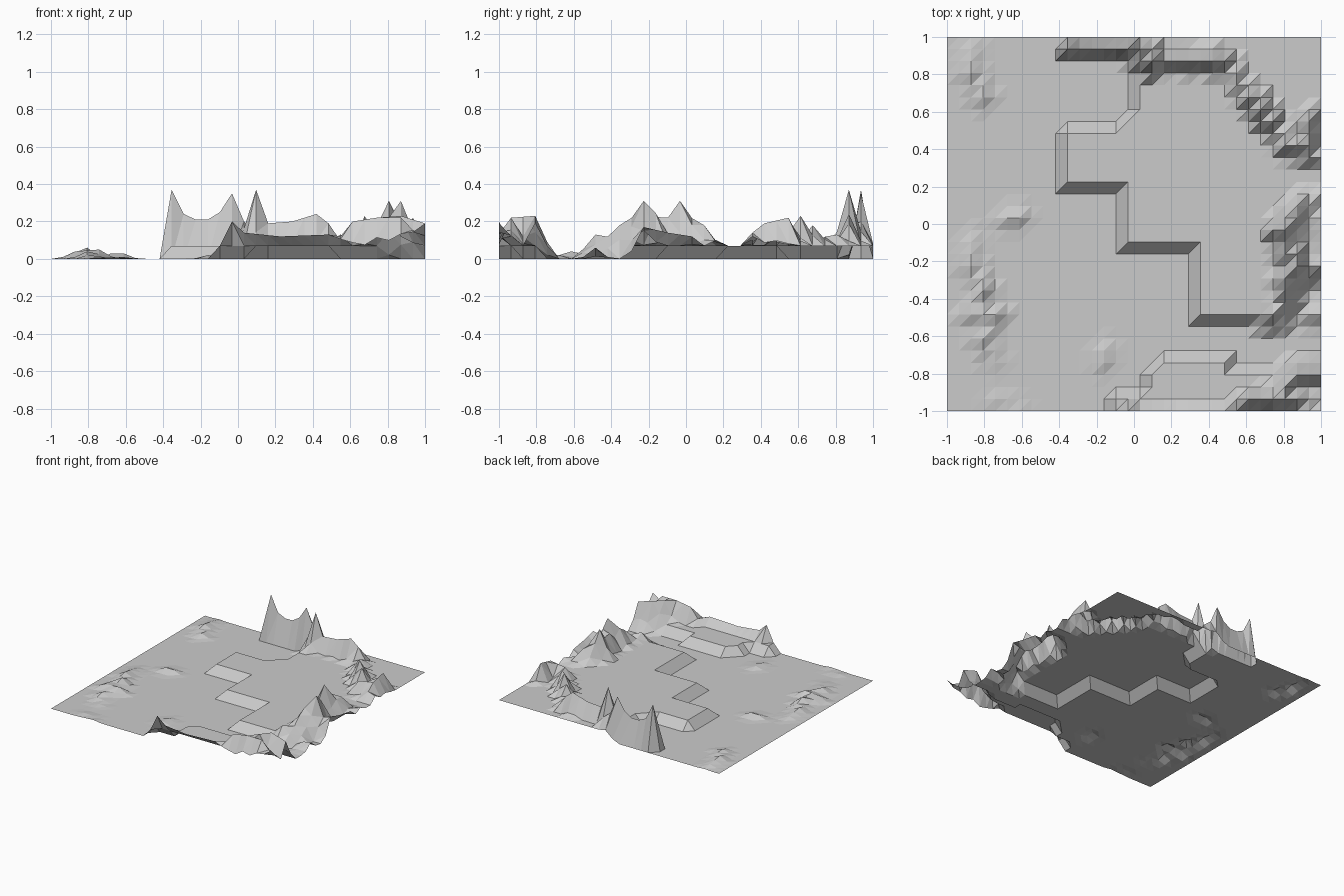
import bpy, bmesh, random
from mathutils import Vector

default = bpy.data.objects.get("Cube")
if default:
    bpy.data.objects.remove(default, do_unlink=True)

random.seed(4)
N = 32                  # vertices per side
STEP = 2 / (N - 1)      # cell size
PLATEAU = 0.07          # height of the raised terrace

# Terrace outline: (first row, last row, first column, last column)
TERRACES = [
    (0, 1, 14, 31), (2, 3, 17, 31), (4, 4, 18, 23),
    (8, 8, 21, 26), (9, 9, 21, 27), (10, 10, 21, 28), (11, 11, 21, 30),
    (12, 13, 21, 31), (14, 18, 15, 31), (19, 23, 10, 31),
    (24, 24, 15, 31), (25, 31, 16, 31),
]

# Ridge lines: width of the slope in cells, then (column, row, height) crests
back_spikes = (1.0, [(10, 30, .37), (11, 30, .24), (12, 30, .21), (13, 30, .21),
                     (14, 30, .25), (15, 30, .35), (16, 30, .18)])
back_ridge = (1.6, [(16, 30, .2), (17, 29, .37), (18, 29, .19), (20, 29, .2),
                    (22, 29, .24), (23, 29, .19), (24, 28, .13)])
north_east_ridge = (1.7, [(24, 28, .12), (25, 26, .18), (26, 25, .23), (27, 24, .21),
                          (28, 22, .17), (30, 22, .19), (30, 24, .22)])
east_foot = (1.5, [(28, 22, .17), (30, 21, .14), (31, 21, .12)])
east_ridge = (2.0, [(31, 18, .1), (29, 17, .18), (28, 15, .31), (28, 14, .22),
                    (29, 12, .31), (28, 11, .22), (28, 10, .18), (27, 8, .13)])
east_edge = (1.4, [(31, 12, .17), (31, 14, .14), (31, 16, .12)])
front_ridge = (1.6, [(15, 0, .2), (16, 0, .14), (19, 0, .12), (23, 0, .13),
                     (25, 1, .2), (27, 1, .22), (29, 3, .23), (31, 3, .19)])
front_corner = (2.0, [(27, 1, .22), (29, 1, .22), (31, 0, .19)])
valley_knoll = (1.2, [(30, 8, .05), (31, 8, .06)])
west_hummocks = (1.3, [(2, 30, .02), (2, 28, .04), (3, 26, .03)])
south_west_hummocks = (1.3, [(2, 14, .02), (2, 12, .04), (3, 10, .06),
                             (2, 8, .04), (4, 8, .05), (3, 6, .04), (4, 4, .01)])
middle_hummock = (1.2, [(5, 16, .03), (6, 16, .03)])
south_hummock = (1.2, [(13, 4, .02), (13, 5, .02)])
corner_hummock = (1.2, [(4, 1, .01), (6, 0, .01)])

RIDGES = [back_spikes, back_ridge, north_east_ridge, east_foot, east_ridge,
          east_edge, front_ridge, front_corner, valley_knoll, west_hummocks,
          south_west_hummocks, middle_hummock, south_hummock, corner_hummock]


def ridge_height(point, width, crests):
    """Height of a ridge line at a grid point, sloping off to nothing."""
    best = 0
    for a, b in zip(crests, crests[1:]):
        start, end = Vector(a[:2]), Vector(b[:2])
        along = end - start
        t = max(0, min(1, (point - start).dot(along) / along.length_squared))
        distance = (point - start - along * t).length
        crest = a[2] + (b[2] - a[2]) * t
        rough = random.uniform(.8, 1.15) if distance > .1 else 1
        best = max(best, crest * rough * (1 - distance / width))
    return best


def height(col, row):
    raised = any(r0 <= row <= r1 and c0 <= col <= c1 for r0, r1, c0, c1 in TERRACES)
    base = PLATEAU if raised else 0
    point = Vector((col, row))
    return max([base] + [ridge_height(point, *ridge) for ridge in RIDGES])


# Terrain sheet: flat triangles, all split along the same diagonal
bm = bmesh.new()
grid = [[bm.verts.new((c * STEP - 1, r * STEP - 1, height(c, r)))
         for c in range(N)] for r in range(N)]
for r in range(N - 1):
    for c in range(N - 1):
        low_left, low_right = grid[r][c], grid[r][c + 1]
        top_left, top_right = grid[r + 1][c], grid[r + 1][c + 1]
        bm.faces.new((low_left, low_right, top_right))
        bm.faces.new((low_left, top_right, top_left))

mesh = bpy.data.meshes.new("terrain")
bm.to_mesh(mesh)
bm.free()
terrain = bpy.data.objects.new("terrain", mesh)
bpy.context.collection.objects.link(terrain)
